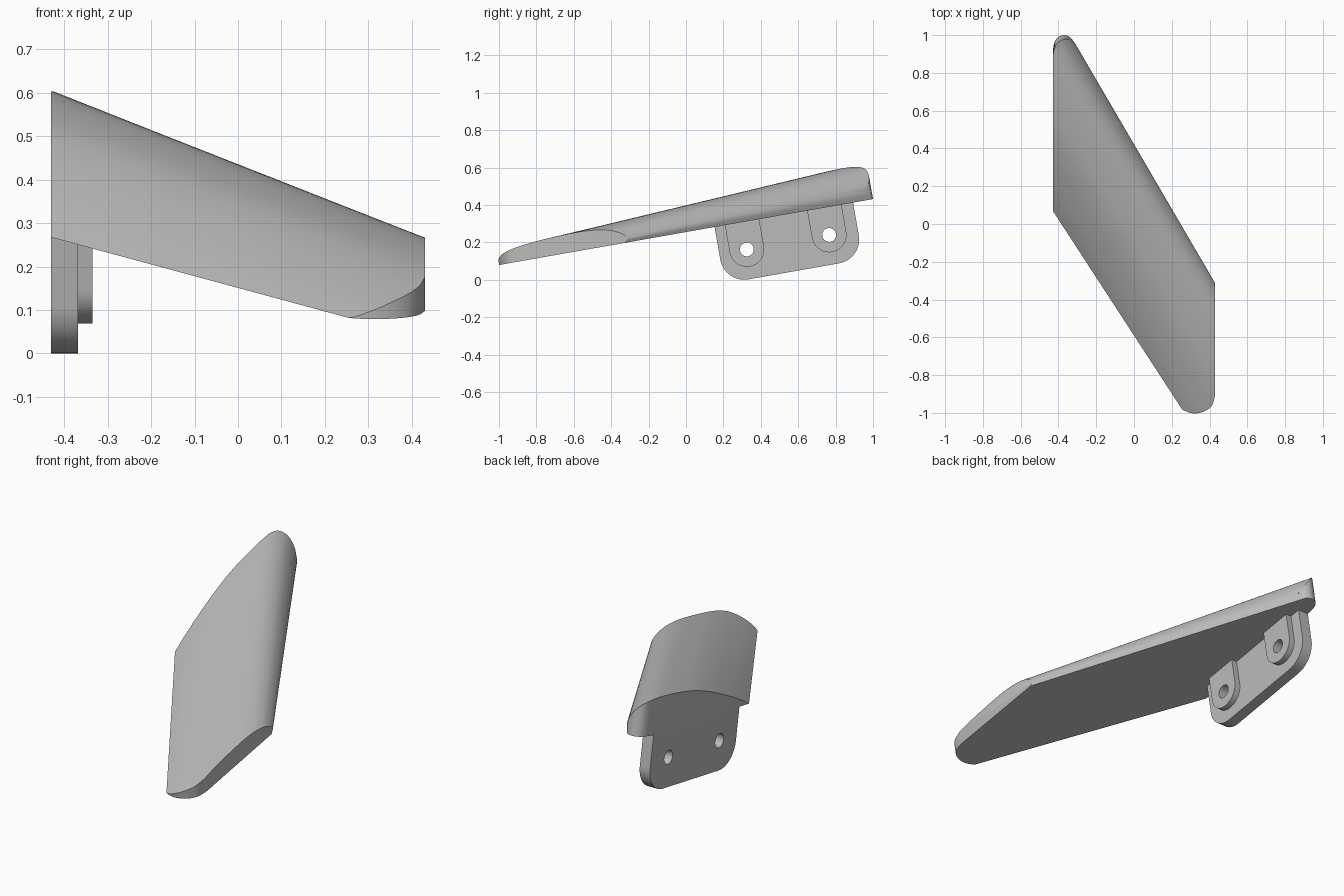
import bpy, bmesh, math
from mathutils import Vector, Matrix

if "Cube" in bpy.data.objects:
    bpy.data.objects.remove(bpy.data.objects["Cube"])

TILT = math.radians(10)
PLACE = Matrix.Translation((0, 0, 0.255)) @ Matrix.Rotation(TILT, 4, 'X')
X0, X1 = -0.43, 0.43

grey = bpy.data.materials.new("plain_grey")
grey.use_nodes = True
grey.diffuse_color = (0.5, 0.5, 0.5, 1)
grey.node_tree.nodes["Principled BSDF"].inputs["Base Color"].default_value = (0.5, 0.5, 0.5, 1)


def loft(name, rings, helper=False):
    """Closed solid through a list of equal-length point rings."""
    bm = bmesh.new()
    rows = [[bm.verts.new(p) for p in ring] for ring in rings]
    n = len(rows[0])
    for a, b in zip(rows, rows[1:]):
        for i in range(n):
            j = (i + 1) % n
            bm.faces.new((a[i], a[j], b[j], b[i]))
    bm.faces.new(rows[0])
    bm.faces.new(rows[-1])
    bmesh.ops.recalc_face_normals(bm, faces=bm.faces)
    me = bpy.data.meshes.new(name)
    bm.to_mesh(me)
    bm.free()
    ob = bpy.data.objects.new(name, me)
    bpy.context.collection.objects.link(ob)
    me.materials.append(grey)
    ob.hide_render = helper
    return ob


def cut(ob, cutter, operation):
    mod = ob.modifiers.new("cut", 'BOOLEAN')
    mod.operation, mod.solver, mod.object = operation, 'EXACT', cutter
    bpy.context.view_layer.objects.active = ob
    bpy.ops.object.modifier_apply(modifier=mod.name)


def finish(ob):
    ob.data.transform(PLACE)
    bpy.ops.object.select_all(action='DESELECT')
    ob.select_set(True)
    bpy.context.view_layer.objects.active = ob
    bpy.ops.object.shade_smooth_by_angle(angle=math.radians(30))


def smooth(points, steps=4):
    """Catmull-Rom curve through the points."""
    p = [Vector(q) for q in points]
    p = [2 * p[0] - p[1]] + p + [2 * p[-1] - p[-2]]
    out = []
    for a, b, c, d in zip(p, p[1:], p[2:], p[3:]):
        for k in range(steps):
            t = k / steps
            out.append(0.5 * (2 * b + (c - a) * t + (2 * a - 5 * b + 4 * c - d) * t ** 2
                              + (3 * b - a - 3 * c + d) * t ** 3))
    return out + [p[-2]]


def arc(cy, cz, r, start, end, steps=16):
    angles = [math.radians(start + (end - start) * k / steps) for k in range(steps + 1)]
    return [(cy + r * math.cos(a), cz + r * math.sin(a)) for a in angles]


def slab(name, outline, x0, x1, helper=False):
    return loft(name, [[(x, y, z) for y, z in outline] for x in (x0, x1)], helper)


# Blade: tapered, swept section with a sharp tail and a round nose
section = smooth([(0, 0), (0.1, 0.25), (0.22, 0.5), (0.35, 0.73), (0.5, 0.91), (0.7, 1),
                  (0.82, 0.96), (0.91, 0.8), (0.97, 0.54), (1, 0.25), (0.985, 0)])
rings = []
for k in range(9):
    t = k / 8
    tail = 0.071 + t * (-1.27 - 0.071)
    nose = 1.183 + t * (-0.315 - 1.183)
    thick = 0.19 + t * (0.1 - 0.19)
    x = X0 + t * (X1 - X0)
    rings.append([(x, tail + (nose - tail) * p.x, thick * p.y) for p in section])
blade = loft("blade", rings)

# Rounded plan shape that trims both ends of the blade
tip = smooth([(0.22, -0.95), (0.26, -0.985), (0.32, -0.999), (0.38, -0.98), (0.415, -0.945), (0.43, -0.89)])
root = smooth([(-0.315, 0.965), (-0.34, 0.99), (-0.37, 1), (-0.4, 0.99), (-0.42, 0.965), (-0.43, 0.92)])
plan = [Vector((-0.45, -0.95))] + tip + [Vector((0.45, -0.85)), Vector((0.45, 0.965))] + root
plan.append(Vector((-0.45, 0.9)))
trim = loft("trim_helper", [[(p.x, p.y / math.cos(TILT), z) for p in plan] for z in (-0.1, 0.4)], True)
cut(blade, trim, 'INTERSECT')
bpy.data.objects.remove(trim)
finish(blade)

# Mounting plate with rounded lower corners, and two bosses
TOP, R = 0.008, 0.13
outline = [(0.155, TOP)] + arc(0.155 + R, -0.177, R, 180, 270) + arc(0.907 - R, -0.177, R, 270, 360) + [(0.907, TOP)]
parts = [slab("mounting_plate", outline, X0, -0.368)]
centres = {"front": 0.304, "rear": 0.751}
for side, cy in centres.items():
    shape = [(cy - 0.093, TOP)] + arc(cy, -0.148, 0.093, 180, 360, 32) + [(cy + 0.093, TOP)]
    parts.append(slab(side + "_boss", shape, -0.368, -0.335))

# Bolt holes through the bosses and the plate
for cy in centres.values():
    hole = slab("hole_helper", arc(cy, -0.148, 0.037, 0, 360 * 31 / 32, 31), -0.5, -0.3, True)
    for part in parts:
        cut(part, hole, 'DIFFERENCE')
    bpy.data.objects.remove(hole)
for part in parts:
    finish(part)
